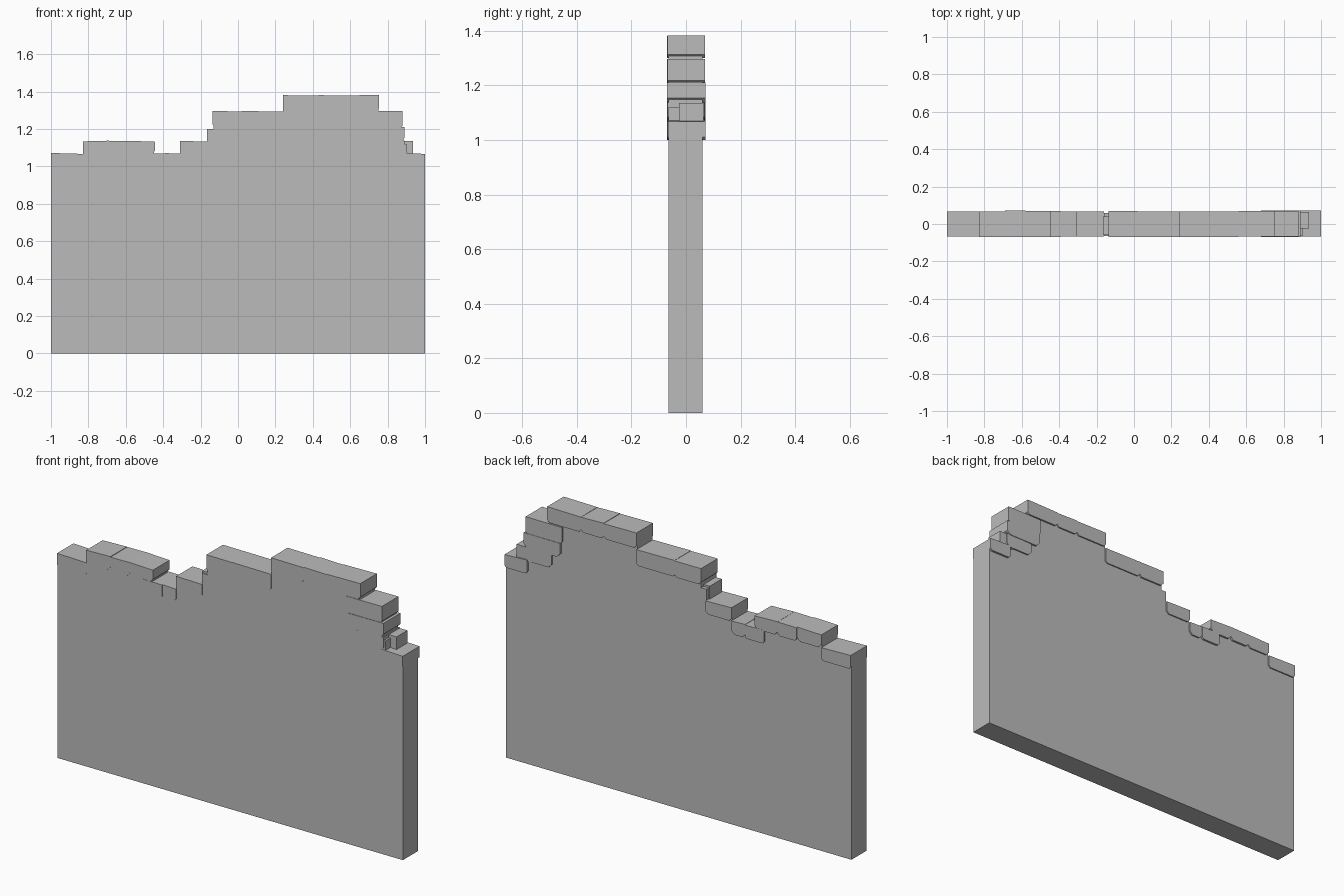
import bpy
import bmesh
import random
from mathutils import Vector

random.seed(4)
cube = bpy.data.objects.get("Cube")
if cube:
    bpy.data.objects.remove(cube, do_unlink=True)

stone = bpy.data.materials.new("grey stone")
stone.use_nodes = True
stone.diffuse_color = (0.5, 0.5, 0.5, 1)
stone.node_tree.nodes["Principled BSDF"].inputs["Base Color"].default_value = (0.5, 0.5, 0.5, 1)


def finish(name, bm):
    bmesh.ops.recalc_face_normals(bm, faces=bm.faces)
    mesh = bpy.data.meshes.new(name)
    bm.to_mesh(mesh)
    bm.free()
    mesh.materials.append(stone)
    obj = bpy.data.objects.new(name, mesh)
    bpy.context.collection.objects.link(obj)
    return obj


def slab(name, outline, front, back):
    """Extrude an x-z outline from front to back."""
    bm = bmesh.new()
    face = bm.faces.new([bm.verts.new((x, front, z)) for x, z in outline])
    moved = bmesh.ops.extrude_face_region(bm, geom=[face])["geom"]
    verts = [v for v in moved if isinstance(v, bmesh.types.BMVert)]
    bmesh.ops.translate(bm, verts=verts, vec=Vector((0, back - front, 0)))
    return finish(name, bm)


# Wall body: stepped broken top, each step is (right end, height)
steps = [(-0.83, 1.06), (-0.45, 1.12), (-0.31, 1.06), (-0.16, 1.12), (-0.13, 1.19),
         (0.24, 1.285), (0.75, 1.365), (0.875, 1.29), (0.885, 1.2), (0.9, 1.12), (1, 1.065)]
outline = [(1, 0), (-1, 0)]
left = -1
for right, top in steps:
    outline += [(left, top), (right, top)]
    left = right
slab("wall_body", outline, -0.065, 0.06)

# Loose bricks along the broken edge: bottom, top, then spans in x
courses = [
    (1.0, 1.07, [(-1, -0.83), (-0.5, -0.39), (-0.39, -0.31), (0.87, 1)]),
    (1.065, 1.135, [(-0.83, -0.69), (-0.69, -0.58), (-0.58, -0.445), (-0.31, -0.16), (0.73, 0.89)]),
    (1.135, 1.21, [(0.68, 0.89)]),
    (1.21, 1.295, [(-0.135, 0.02), (0.02, 0.24), (0.67, 0.88)]),
    (1.3, 1.38, [(0.24, 0.43), (0.43, 0.56), (0.56, 0.755)]),
]
for row, (bottom, top, spans) in enumerate(courses):
    for i, (x0, x1) in enumerate(spans):
        chip = random.uniform(0.008, 0.02)
        lift = random.uniform(-0.004, 0.004)
        shape = [(x0 + chip, bottom), (x1 - chip, bottom), (x1, bottom + chip),
                 (x1, top + lift), (x0, top - lift / 2), (x0, bottom + chip)]
        slab(f"brick_{row + 1}_{i + 1}", shape,
             -0.066 - random.uniform(0, 0.004), 0.066 + random.uniform(0, 0.006))


# Narrow broken pieces beside the steps
def fragment(name, x0, x1, z0, z1, front, back):
    slab(name, [(x0, z0), (x1, z0), (x1, z1), (x0, z1)], front, back)


fragment("left_fragment", 0.85, 0.935, 1.06, 1.135, -0.025, 0.065)
fragment("right_fragment", -0.165, -0.1, 1.12, 1.2, -0.06, 0.04)
